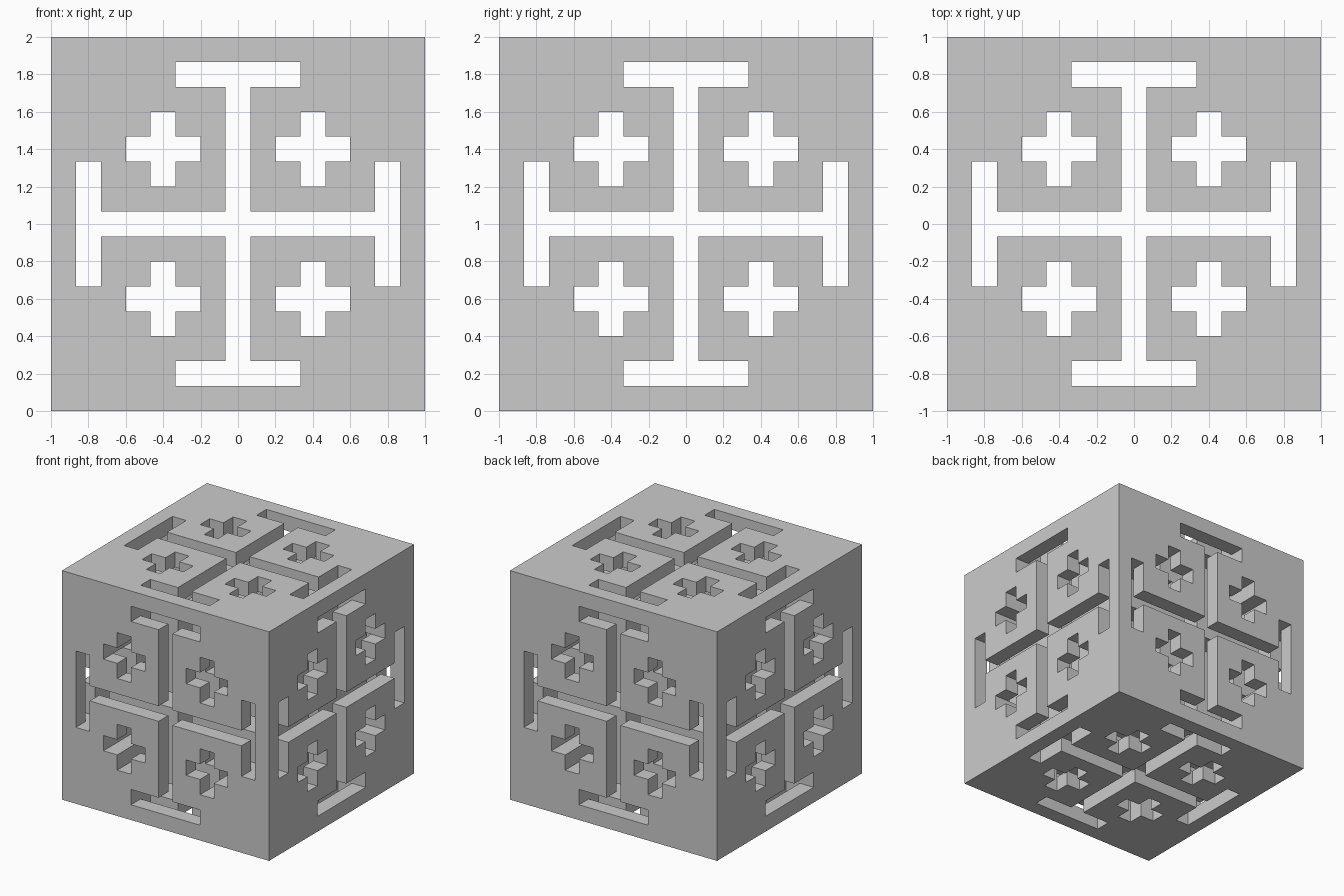
import bpy, bmesh

if "Cube" in bpy.data.objects:
    bpy.data.objects.remove(bpy.data.objects["Cube"])

N = 15            # the pattern sits on a 15 x 15 grid
S = 2.0 / N       # cell size
C = N // 2        # middle cell


def is_open(i, j):
    """True where the cut pattern passes through one face of the cube."""
    u, v = sorted((abs(i - C), abs(j - C)))      # pattern mirrors in both axes and the diagonal
    main_bars = u == 0 and v <= 6
    end_bars = v == 6 and u <= 2
    small_cross = abs(u - 3) + abs(v - 3) <= 1
    return main_bars or end_bars or small_cross


def is_solid(c):
    """Cube material left after cutting the pattern through all three axes."""
    if min(c) < 0 or max(c) >= N:
        return False
    x, y, z = c
    return not (is_open(x, y) or is_open(y, z) or is_open(x, z))


bm = bmesh.new()
verts = {}


def vert(p):
    if p not in verts:
        verts[p] = bm.verts.new((p[0] * S - 1, p[1] * S - 1, p[2] * S))
    return verts[p]


# Skin: one quad wherever a solid cell meets an empty one
cells = [(x, y, z) for x in range(N) for y in range(N) for z in range(N)]
for c in filter(is_solid, cells):
    for a in range(3):
        for side in (0, 1):
            n = list(c)
            n[a] += 2 * side - 1
            if is_solid(n):
                continue
            loop = []
            for du, dv in ((0, 0), (1, 0), (1, 1), (0, 1)):
                p = list(c)
                p[a] += side
                p[(a + 1) % 3] += du
                p[(a + 2) % 3] += dv
                loop.append(vert(tuple(p)))
            bm.faces.new(loop if side else loop[::-1])

# Pierced cube
mesh = bpy.data.meshes.new("pierced_cube")
bm.to_mesh(mesh)
bm.free()
cube = bpy.data.objects.new("pierced_cube", mesh)
bpy.context.collection.objects.link(cube)
